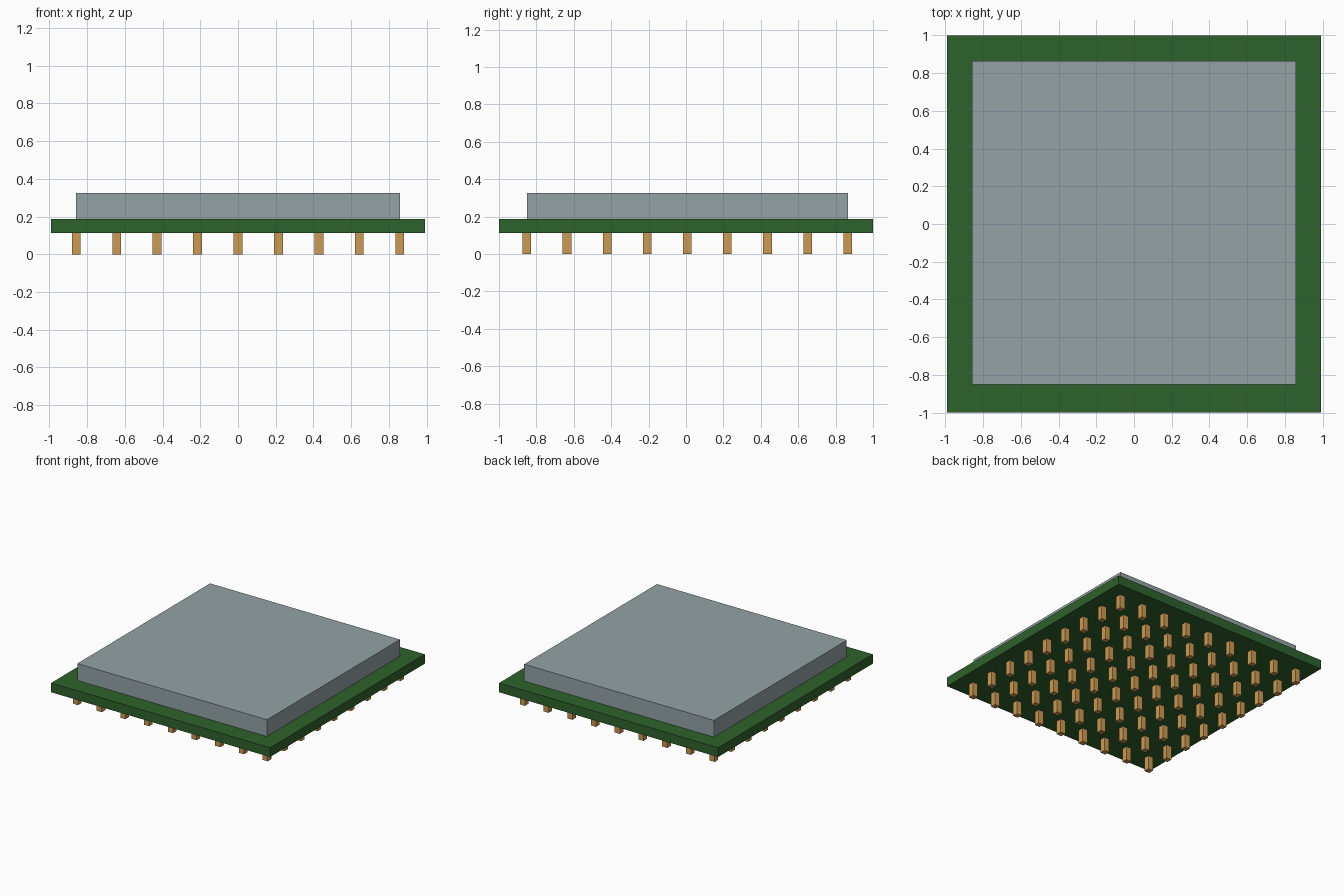
import bpy

if "Cube" in bpy.data.objects:
    bpy.data.objects.remove(bpy.data.objects["Cube"])


def material(name, rgb):
    m = bpy.data.materials.new(name)
    m.diffuse_color = (*rgb, 1)
    m.use_nodes = True
    m.node_tree.nodes["Principled BSDF"].inputs["Base Color"].default_value = m.diffuse_color
    return m


GREEN = material("board green", (0.027, 0.123, 0.025))
GREY = material("lid grey", (0.298, 0.361, 0.381))
GOLD = material("pin gold", (0.605, 0.328, 0.086))


def box(name, lo, hi, mat):
    """Axis-aligned box between two corners."""
    (x0, y0, z0), (x1, y1, z1) = lo, hi
    verts = [(x, y, z) for x in (x0, x1) for y in (y0, y1) for z in (z0, z1)]
    faces = [(0, 1, 3, 2), (4, 6, 7, 5), (0, 4, 5, 1),
             (2, 3, 7, 6), (0, 2, 6, 4), (1, 5, 7, 3)]
    mesh = bpy.data.meshes.new(name)
    mesh.from_pydata(verts, [], faces)
    mesh.materials.append(mat)
    ob = bpy.data.objects.new(name, mesh)
    bpy.context.collection.objects.link(ob)
    return ob


CY = 0.007  # lid and pins sit slightly towards the back

# Circuit board and metal lid
box("board", (-0.99, -1.0, 0.112), (0.99, 1.0, 0.188), GREEN)
box("lid", (-0.858, CY - 0.858, 0.188), (0.858, CY + 0.858, 0.325), GREY)

# Grid of 9 x 9 square pins under the board
N, PITCH, HALF = 9, 0.2145, 0.023
pin = box("pins", (-HALF, -HALF, 0), (HALF, HALF, 0.112), GOLD)
pin.location = (-PITCH * (N - 1) / 2, CY - PITCH * (N - 1) / 2, 0)
for axis in range(2):
    arr = pin.modifiers.new("row" if axis == 0 else "column", 'ARRAY')
    arr.count = N
    arr.use_relative_offset = False
    arr.use_constant_offset = True
    arr.constant_offset_displace = (PITCH, 0, 0) if axis == 0 else (0, PITCH, 0)
